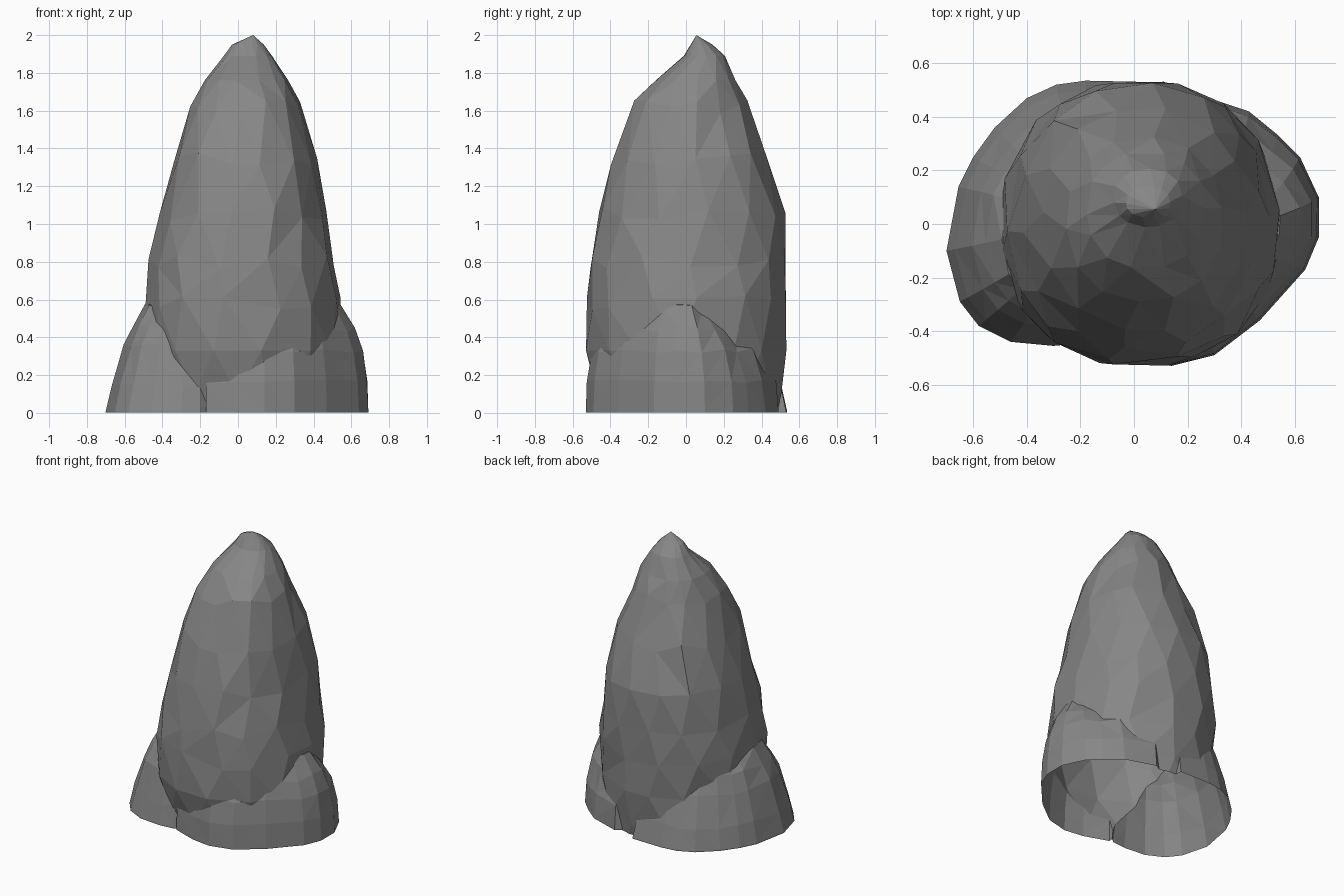
import bpy, bmesh, math, random

if "Cube" in bpy.data.objects:
    bpy.data.objects.remove(bpy.data.objects["Cube"])

random.seed(11)


def loft(name, rings, apex):
    """Closed, triangulated lump from stacked rings of equal length."""
    bm = bmesh.new()
    loops = [[bm.verts.new(p) for p in ring] for ring in rings]
    n = len(loops[0])
    for a, b in zip(loops, loops[1:]):
        for i in range(n):
            j = (i + 1) % n
            bm.faces.new((a[i], a[j], b[j], b[i]))
    tip = bm.verts.new(apex)
    for i in range(n):
        bm.faces.new((loops[-1][i], loops[-1][(i + 1) % n], tip))
    bm.faces.new(loops[0][::-1])
    bmesh.ops.triangulate(bm, faces=bm.faces[:])
    bmesh.ops.recalc_face_normals(bm, faces=bm.faces[:])
    me = bpy.data.meshes.new(name)
    bm.to_mesh(me)
    bm.free()
    ob = bpy.data.objects.new(name, me)
    bpy.context.collection.objects.link(ob)
    return ob


def jit(a):
    return random.uniform(-a, a)


def spow(v, p):
    return math.copysign(abs(v) ** p, v)


# Main tall boulder: z, left, right, front, back extents
levels = [
    (-0.10, -.42, .46, -.40, .47), (0.10, -.47, .51, -.465, .505),
    (0.33, -.50, .545, -.535, .53), (0.58, -.495, .54, -.52, .53),
    (0.80, -.465, .505, -.505, .53), (1.05, -.41, .465, -.46, .52),
    (1.35, -.335, .415, -.395, .43), (1.62, -.25, .33, -.285, .32),
    (1.76, -.175, .265, -.165, .265), (1.89, -.075, .18, -.01, .205),
    (1.95, -.03, .135, .025, .14)]
SIDES = 14
rings = []
for k, (z, xl, xr, yf, yb) in enumerate(levels):
    cx, cy, rx, ry = (xl + xr) / 2, (yf + yb) / 2, (xr - xl) / 2, (yb - yf) / 2
    p = 0.97 if k < 3 else 0.89      # squarer section higher up
    ring = []
    for i in range(SIDES):
        t = math.tau * (i + 0.25 * (k % 2)) / SIDES + jit(0.07)
        r = 1.01 + jit(0.01)
        dz = jit(0.04) if 2 < k < 8 else 0
        ring.append((cx + rx * r * spow(math.cos(t), p),
                     cy + ry * r * spow(math.sin(t), p), z + dz))
    rings.append(ring)
rock = loft("boulder", rings, (0.08, 0.055, 2.0))


def side_rock(name, outline, centre, steps, top, front_pow, back_pow):
    """Base outline shrunk towards a centre as it rises."""
    cx, cy = centre
    rings = []
    for k, (z, s) in enumerate(steps):
        ring = []
        for x, y in outline:
            q = s + (jit(0.006) if k > 1 else 0)
            dz = jit(0.015) if k > 1 else 0
            sy = q ** (back_pow if y > cy else front_pow)
            ring.append((cx + (x - cx) * q, cy + (y - cy) * sy, z + dz))
        rings.append(ring)
    return loft(name, rings, (cx, cy, top))


# Low rock on the right
right = side_rock(
    "right_rock",
    [(-.17, -.45), (0, -.51), (.14, -.53), (.3, -.49), (.47, -.36), (.64, -.17),
     (.69, -.05), (.69, .1), (.62, .25), (.54, .33), (.43, .42), (.22, .49),
     (0, .35), (-.1, 0), (-.16, -.25)],
    (.15, -.01),
    [(-.1, .998), (.01, 1), (.17, .99), (.33, .945), (.44, .87), (.56, .73)],
    .68, 1.15, 3.2)

# Low rock on the left
left = side_rock(
    "left_rock",
    [(.05, .53), (-.18, .535), (-.29, .52), (-.4, .47), (-.52, .36), (-.6, .25),
     (-.655, .14), (-.70, -.1), (-.65, -.29), (-.58, -.38), (-.46, -.44),
     (-.3, -.455), (-.2, -.445), (-.08, -.35), (.02, 0), (.06, .35)],
    (-.2, .03),
    [(-.1, 1.01), (.01, 1), (.15, .935), (.36, .81), (.47, .71), (.56, .59)],
    .63, .75, 1.0)

# Fuse the three lumps into one skin
for part in (right, left):
    m = rock.modifiers.new("fuse", 'BOOLEAN')
    m.operation = 'UNION'
    m.solver = 'EXACT'
    m.object = part
    part.hide_render = True
dg = bpy.context.evaluated_depsgraph_get()
fused = bpy.data.meshes.new_from_object(rock.evaluated_get(dg))
rock.modifiers.clear()
rock.data = fused
for part in (right, left):
    bpy.data.objects.remove(part)

# Trim at the ground, leaving the underside open
bm = bmesh.new()
bm.from_mesh(fused)
bmesh.ops.bisect_plane(bm, geom=bm.verts[:] + bm.edges[:] + bm.faces[:],
                       plane_co=(0, 0, 0.003), plane_no=(0, 0, 1), clear_inner=True)
for f in bm.faces:
    f.smooth = False
    f.material_index = 0
bm.to_mesh(fused)
bm.free()

# Dark grey stone
stone = bpy.data.materials.new("stone")
stone.diffuse_color = (0.24, 0.24, 0.24, 1)
stone.use_nodes = True
stone.node_tree.nodes["Principled BSDF"].inputs["Base Color"].default_value = stone.diffuse_color
fused.materials.clear()
fused.materials.append(stone)
